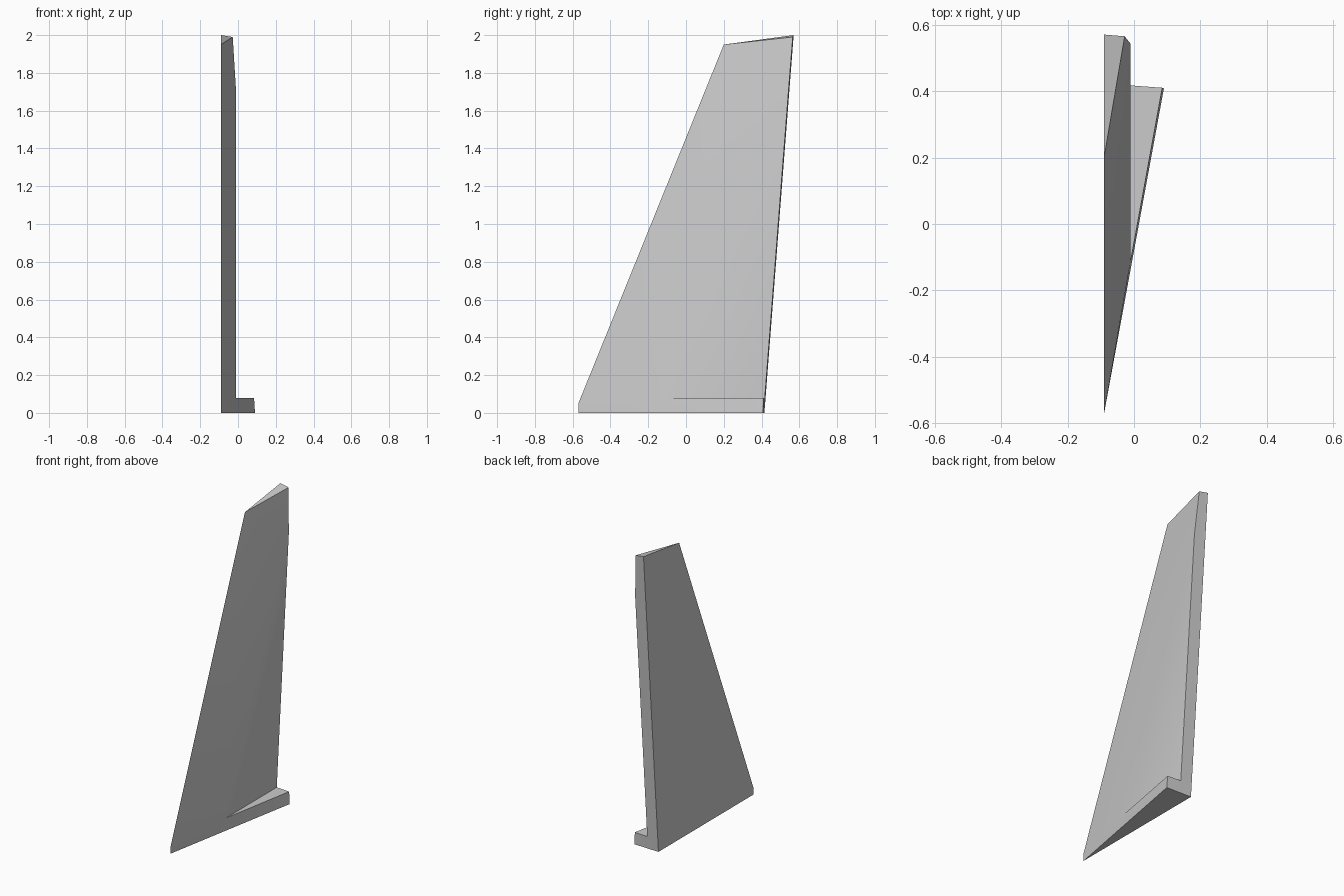
import bpy
import bmesh
import math

cube = bpy.data.objects.get("Cube")
if cube:
    bpy.data.objects.remove(cube, do_unlink=True)

# Single grey material
grey = bpy.data.materials.new("light_grey")
grey.use_nodes = True
colour = (0.6, 0.6, 0.6, 1.0)
grey.diffuse_color = colour
grey.node_tree.nodes["Principled BSDF"].inputs["Base Color"].default_value = colour

# Corner points of the swept fin: flat inner side, wedge outer side, foot at the base
points = {
    "nose_low": (-0.09, -0.57, 0.0),
    "nose_high": (-0.09, -0.57, 0.05),
    "tip_front": (-0.09, 0.20, 1.95),
    "tip_inner": (-0.09, 0.57, 2.0),
    "tip_outer": (-0.028, 0.565, 1.99),
    "base_inner": (-0.09, 0.415, 0.0),
    "foot_low": (0.09, 0.408, 0.0),
    "foot_high": (0.085, 0.41, 0.08),
    "foot_root": (-0.01, 0.417, 0.08),
    "crease_low": (-0.01, -0.11, 0.08),
    "crease_high": (-0.01, 0.542, 1.7),
}

faces = [
    # inner side, underside and tip
    "nose_low nose_high tip_front tip_inner base_inner",
    "nose_low base_inner foot_low",
    "tip_front tip_outer tip_inner",
    # trailing edge, with the foot stepping outwards
    "base_inner tip_inner tip_outer crease_high foot_root foot_high foot_low",
    # wedge side, flat side panel and top of the foot
    "nose_low foot_low foot_high crease_low nose_high",
    "nose_high crease_low crease_high tip_outer tip_front",
    "crease_low foot_root crease_high",
    "crease_low foot_high foot_root",
]

bm = bmesh.new()
verts = {name: bm.verts.new(co) for name, co in points.items()}
for face in faces:
    bm.faces.new([verts[name] for name in face.split()])
bmesh.ops.recalc_face_normals(bm, faces=bm.faces)
bmesh.ops.triangulate(bm, faces=[f for f in bm.faces if len(f.verts) > 4])

mesh = bpy.data.meshes.new("swept_fin")
bm.to_mesh(mesh)
bm.free()
mesh.materials.append(grey)
fin = bpy.data.objects.new("swept_fin", mesh)
bpy.context.collection.objects.link(fin)

# Blend the shallow crease while keeping the real edges sharp
bpy.ops.object.select_all(action='DESELECT')
fin.select_set(True)
bpy.context.view_layer.objects.active = fin
bpy.ops.object.shade_smooth_by_angle(angle=math.radians(30))
